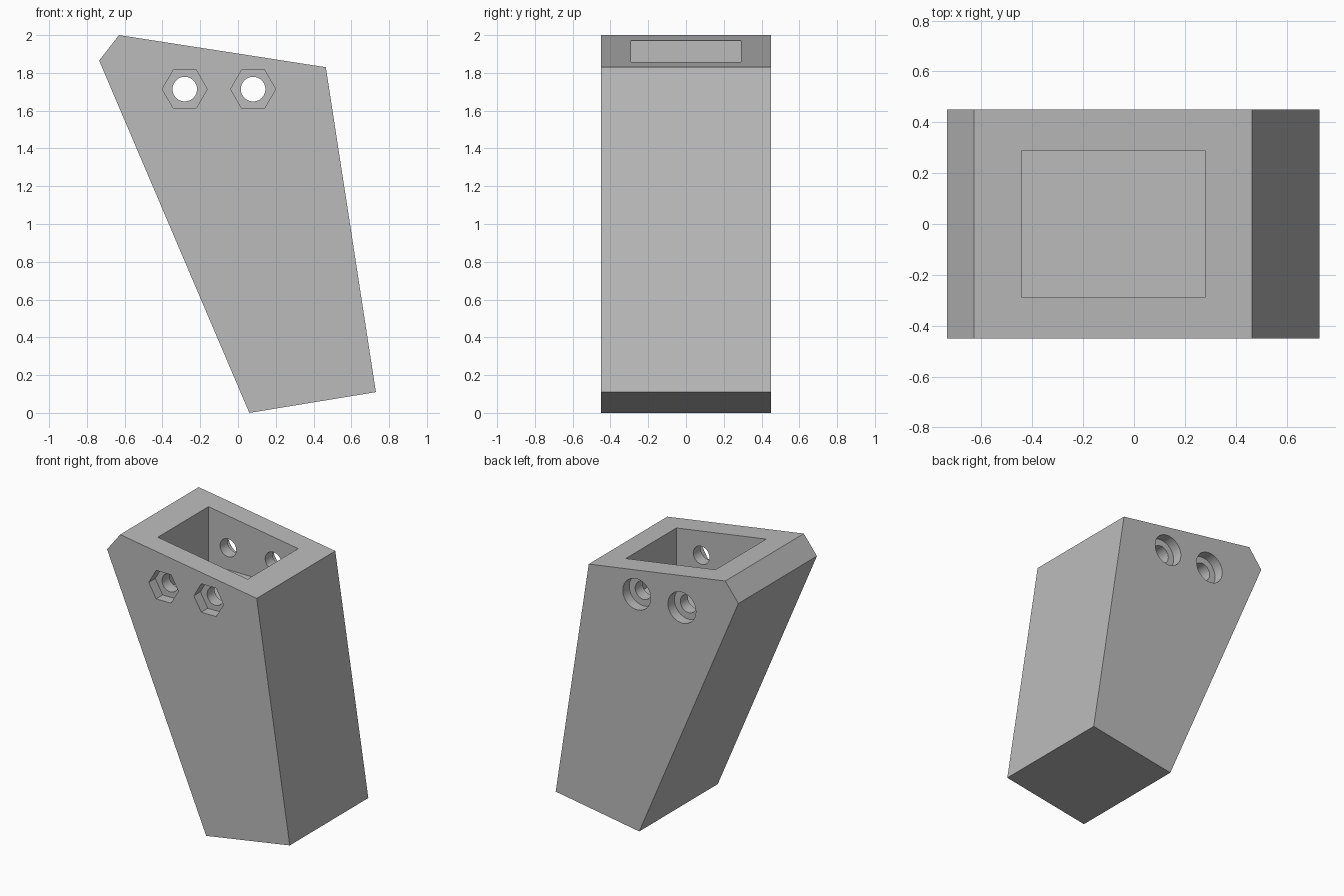
import bpy
import bmesh
from math import cos, sin, tau

cube = bpy.data.objects.get("Cube")
if cube:
    bpy.data.objects.remove(cube, do_unlink=True)

grey = bpy.data.materials.new("plain_grey")
grey.use_nodes = True
colour = (0.5, 0.5, 0.5, 1)
grey.diffuse_color = colour
grey.node_tree.nodes["Principled BSDF"].inputs["Base Color"].default_value = colour


def prism(name, profile, y0, y1):
    """Extrude an (x, z) outline along y."""
    bm = bmesh.new()
    face = bm.faces.new([bm.verts.new((x, y0, z)) for x, z in profile])
    result = bmesh.ops.extrude_face_region(bm, geom=[face])
    moved = [v for v in result["geom"] if isinstance(v, bmesh.types.BMVert)]
    bmesh.ops.translate(bm, verts=moved, vec=(0, y1 - y0, 0))
    bmesh.ops.recalc_face_normals(bm, faces=bm.faces)
    mesh = bpy.data.meshes.new(name)
    bm.to_mesh(mesh)
    bm.free()
    mesh.materials.append(grey)
    obj = bpy.data.objects.new(name, mesh)
    bpy.context.collection.objects.link(obj)
    return obj


def ring(x, z, radius, sides):
    return [(x + radius * cos(tau * i / sides), z + radius * sin(tau * i / sides))
            for i in range(sides)]


def cut(target, cutter):
    cutter.hide_render = True
    mod = target.modifiers.new(cutter.name, "BOOLEAN")
    mod.operation = "DIFFERENCE"
    mod.solver = "EXACT"
    mod.object = cutter
    bpy.context.view_layer.objects.active = target
    bpy.ops.object.modifier_apply(modifier=mod.name)
    bpy.data.objects.remove(cutter, do_unlink=True)


# Tapered leaning body
half = 0.45
body = prism("tapered_leg", [(-0.735, 1.865), (-0.63, 2.0), (0.465, 1.83),
                             (0.73, 0.11), (0.06, 0.0)], -half, half)

# Rectangular socket in the top
left, right, floor, top = -0.44, 0.28, 1.555, 2.2
cut(body, prism("socket", [(left, floor), (right, floor), (right, top), (left, top)],
                -0.29, 0.29))

# Bolt holes with hexagonal nut recesses in front, round head recesses behind
bolt_z, depth = 1.714, 0.075
for x in (-0.282, 0.08):
    cut(body, prism("nut_recess", ring(x, bolt_z, 0.119, 6), -half - 0.1, -half + depth))
    cut(body, prism("head_recess", ring(x, bolt_z, 0.112, 48), half - depth, half + 0.1))
    cut(body, prism("bolt_hole", ring(x, bolt_z, 0.065, 48), -0.7, 0.7))

# Smooth the round holes, keep the flat faces crisp
bpy.ops.object.select_all(action="DESELECT")
body.select_set(True)
bpy.context.view_layer.objects.active = body
bpy.ops.object.shade_smooth_by_angle(angle=0.5)
